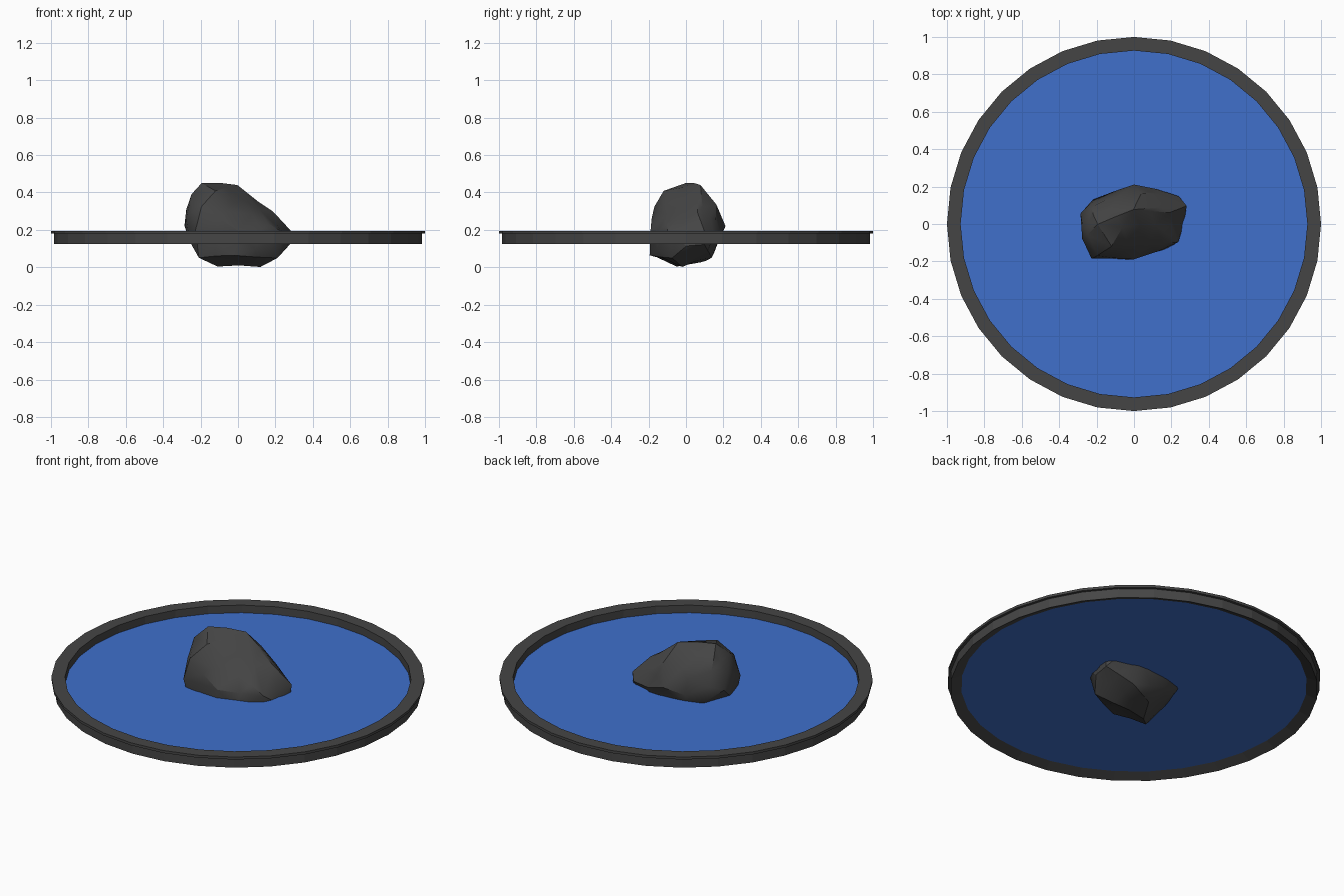
import bpy, bmesh, math, random
from mathutils import Vector

if "Cube" in bpy.data.objects:
    bpy.data.objects.remove(bpy.data.objects["Cube"])

random.seed(4)
SIDES = 32


def material(name, colour):
    m = bpy.data.materials.new(name)
    m.diffuse_color = (*colour, 1)
    m.use_nodes = True
    m.node_tree.nodes["Principled BSDF"].inputs["Base Color"].default_value = m.diffuse_color
    return m


stone = material("dark_stone", (0.06, 0.06, 0.06))
blue = material("water_blue", (0.05, 0.16, 0.6))


def make_object(name, bm, mat):
    me = bpy.data.meshes.new(name)
    bm.to_mesh(me)
    bm.free()
    me.materials.append(mat)
    ob = bpy.data.objects.new(name, me)
    bpy.context.collection.objects.link(ob)
    return ob


def ring(bm, r, z):
    return [bm.verts.new((r * math.cos(math.tau * i / SIDES),
                          r * math.sin(math.tau * i / SIDES), z))
            for i in range(SIDES)]


# Basin rim: stepped profile (radius, height) swept round
profile = [(0.927, 0.15), (0.927, 0.195), (1.0, 0.195),
           (1.0, 0.18), (0.985, 0.18), (0.985, 0.125)]
bm = bmesh.new()
rings = [ring(bm, r, z) for r, z in profile]
for a, b in zip(rings, rings[1:] + rings[:1]):
    for i in range(SIDES):
        j = (i + 1) % SIDES
        bm.faces.new((a[i], a[j], b[j], b[i]))
bmesh.ops.recalc_face_normals(bm, faces=bm.faces)
make_object("rim", bm, stone)

# Water sheet inside the rim
bm = bmesh.new()
bm.faces.new(ring(bm, 0.927, 0.15))
make_object("water", bm, blue)

# Rock: faceted hull of key corners, then chipped slightly
corners = [
    (-.11, -.05, 0), (.12, -.02, 0), (-.04, .08, .02), (.12, .14, .05),
    (-.21, -.15, .05), (-.02, -.2, .06), (.1, -.17, .09), (.22, -.08, .04),
    (.28, .0, .11), (.28, .1, .12), (.29, .1, .2), (.24, -.1, .19),
    (.12, .19, .18), (.24, .15, .17), (0, .215, .22), (-.1, .16, .1),
    (-.23, .14, .16), (-.3, .06, .22), (-.27, -.05, .13), (-.28, -.08, .26),
    (-.23, -.19, .2), (0, -.2, .2), (-.2, -.18, .33), (-.26, -.06, .4),
    (-.2, 0, .465), (-.1, .02, .45), (0, .08, .45), (-.08, .16, .34),
    (.04, .17, .34), (.19, .06, .3), (.08, -.11, .29), (-.12, -.12, .41),
    (-.24, .1, .34)]
bm = bmesh.new()
for c in corners:
    bm.verts.new(c)
hull = bmesh.ops.convex_hull(bm, input=bm.verts)
bmesh.ops.delete(bm, geom=[v for v in bm.verts if not v.link_faces], context='VERTS')
bmesh.ops.recalc_face_normals(bm, faces=bm.faces)
old = set(bm.verts)
long_edges = [e for e in bm.edges if e.calc_length() > 0.16]
bmesh.ops.subdivide_edges(bm, edges=long_edges, cuts=1)
bmesh.ops.triangulate(bm, faces=bm.faces)
bm.normal_update()
for v in bm.verts:
    if v not in old:
        v.co -= v.normal * random.uniform(0, 0.018)
    v.co.z = max(v.co.z, 0)
rock = make_object("rock", bm, stone)
bpy.context.view_layer.objects.active = rock
rock.select_set(True)
bpy.ops.object.shade_smooth_by_angle(angle=math.radians(30))
